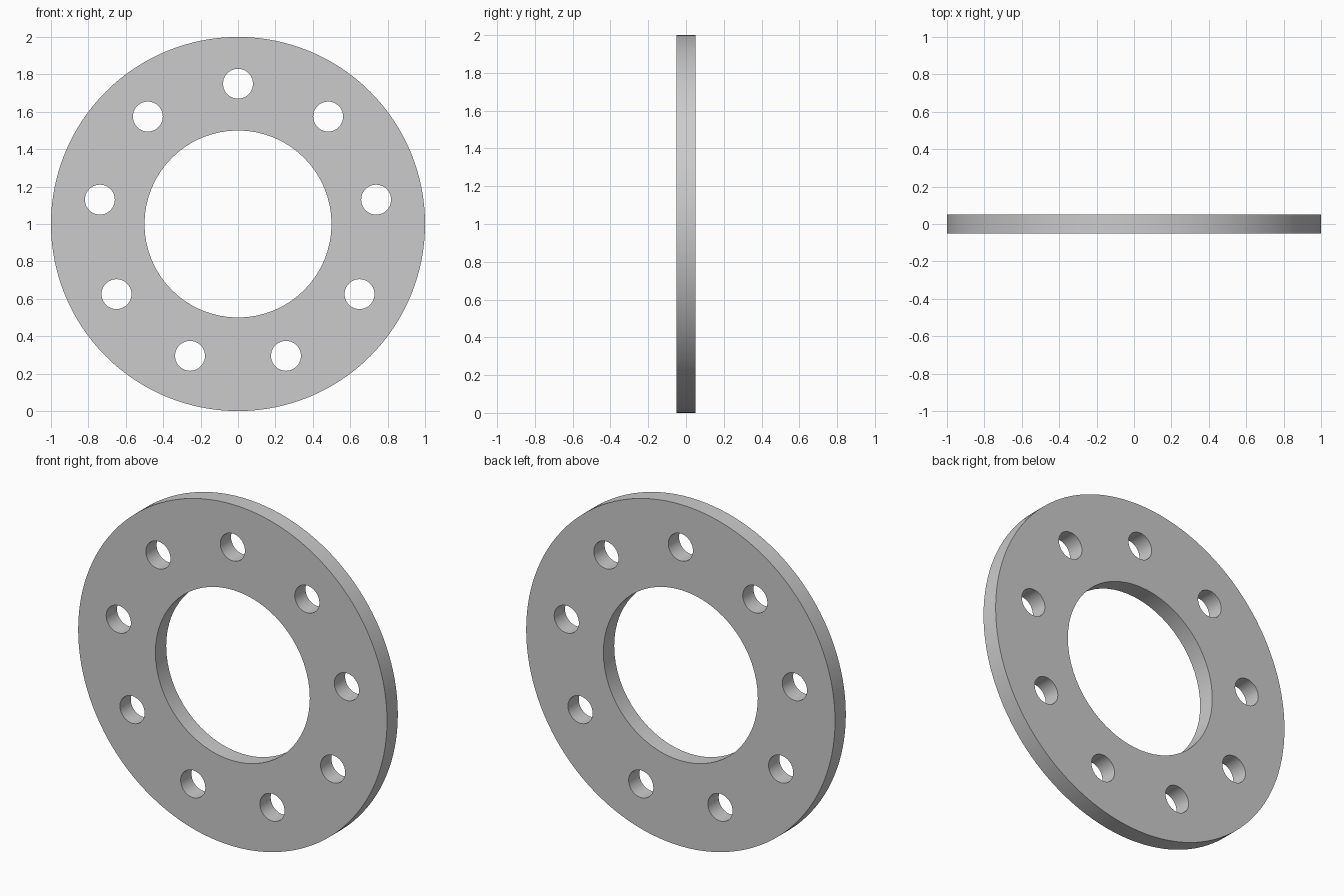
import bpy, bmesh
from math import sin, cos, pi, radians
from mathutils import Matrix

if "Cube" in bpy.data.objects:
    bpy.data.objects.remove(bpy.data.objects["Cube"])

OUTER, BORE, HALF_THICK = 1.0, 0.5, 0.05
HOLES, HOLE_CIRCLE, HOLE_R = 9, 0.75, 0.08

curve = bpy.data.curves.new("flange_profile", 'CURVE')
curve.dimensions = '2D'
curve.fill_mode = 'BOTH'
curve.extrude = HALF_THICK


def add_circle(cx, cy, r, sides):
    s = curve.splines.new('POLY')
    s.points.add(sides - 1)
    for i, p in enumerate(s.points):
        a = 2 * pi * i / sides
        p.co = (cx + r * sin(a), cy + r * cos(a), 0, 1)
    s.use_cyclic_u = True


# Outer rim, central bore and ring of bolt holes
add_circle(0, 0, OUTER, 128)
add_circle(0, 0, BORE, 64)
for k in range(HOLES):
    a = 2 * pi * k / HOLES
    add_circle(HOLE_CIRCLE * sin(a), HOLE_CIRCLE * cos(a), HOLE_R, 40)

# Turn the filled, extruded profile into a mesh standing upright
profile = bpy.data.objects.new("flange_profile", curve)
bpy.context.collection.objects.link(profile)
bpy.context.view_layer.update()
mesh = bpy.data.meshes.new_from_object(
    profile.evaluated_get(bpy.context.evaluated_depsgraph_get()))
bpy.data.objects.remove(profile)

mesh.transform(Matrix.Translation((0, 0, 1)) @ Matrix.Rotation(radians(90), 4, 'X'))
bm = bmesh.new()
bm.from_mesh(mesh)
bmesh.ops.remove_doubles(bm, verts=bm.verts, dist=1e-5)
bmesh.ops.recalc_face_normals(bm, faces=bm.faces)
bm.to_mesh(mesh)
bm.free()

flange = bpy.data.objects.new("flange_ring", mesh)
bpy.context.collection.objects.link(flange)
bpy.context.view_layer.objects.active = flange
flange.select_set(True)
bpy.ops.object.shade_smooth_by_angle(angle=radians(30))
